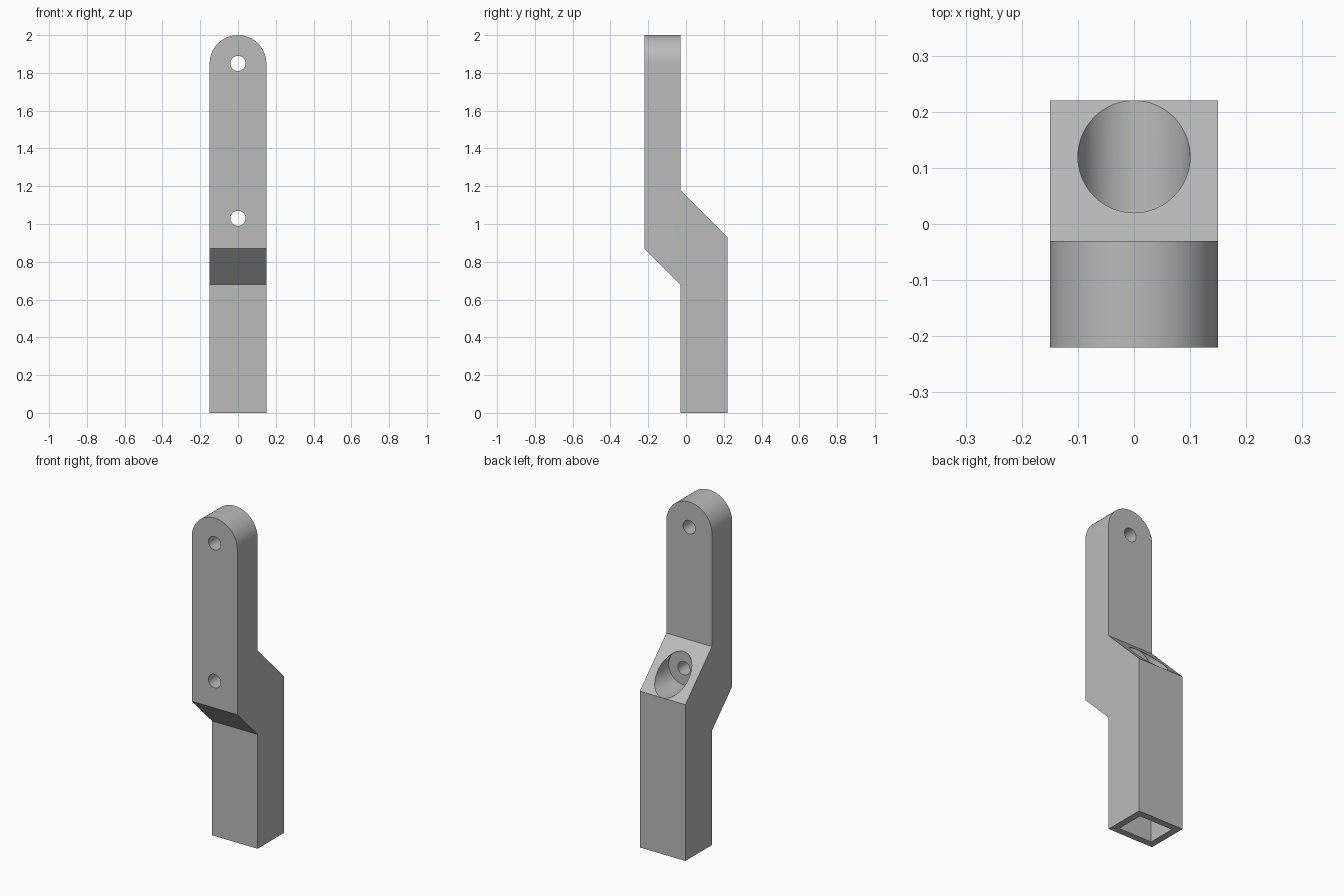
import bpy
from math import pi, sin, cos, radians
from mathutils import Vector

if "Cube" in bpy.data.objects:
    bpy.data.objects.remove(bpy.data.objects["Cube"], do_unlink=True)

HALF_W = 0.15
TOP_Z, BORE_Z = 1.85, 1.03

grey = bpy.data.materials.new("plain grey")
grey.use_nodes = True
colour = (0.5, 0.5, 0.5, 1)
grey.diffuse_color = colour
grey.node_tree.nodes["Principled BSDF"].inputs["Base Color"].default_value = colour


def prism(name, ring, offset):
    """Closed solid swept from a ring of points by an offset."""
    n = len(ring)
    verts = [Vector(p) for p in ring]
    verts += [p + Vector(offset) for p in verts]
    faces = [tuple(range(n)), tuple(range(2 * n - 1, n - 1, -1))]
    faces += [(i, i + n, (i + 1) % n + n, (i + 1) % n) for i in range(n)]
    mesh = bpy.data.meshes.new(name)
    mesh.from_pydata(verts, [], faces)
    mesh.materials.append(grey)
    obj = bpy.data.objects.new(name, mesh)
    bpy.context.collection.objects.link(obj)
    # Make the normals point outward
    bpy.context.view_layer.objects.active = obj
    bpy.ops.object.mode_set(mode='EDIT')
    bpy.ops.mesh.select_all(action='SELECT')
    bpy.ops.mesh.normals_make_consistent(inside=False)
    bpy.ops.object.mode_set(mode='OBJECT')
    return obj


def bore(name, z, radius, y0, y1, sides=64):
    """Round cutter running front to back."""
    ring = [(radius * cos(2 * pi * i / sides), y0, z + radius * sin(2 * pi * i / sides))
            for i in range(sides)]
    return prism(name, ring, (0, y1 - y0, 0))


def combine(body, cutter, operation):
    cutter.hide_render = True
    mod = body.modifiers.new(cutter.name, 'BOOLEAN')
    mod.operation, mod.object, mod.solver = operation, cutter, 'EXACT'
    bpy.context.view_layer.objects.active = body
    bpy.ops.object.modifier_apply(modifier=mod.name)
    bpy.data.objects.remove(cutter, do_unlink=True)


# Cranked bar from its side profile
side = [(-0.03, 0), (0.22, 0), (0.22, 0.93), (-0.03, 1.18),
        (-0.03, 2.1), (-0.22, 2.1), (-0.22, 0.87), (-0.03, 0.68)]
body = prism("cranked_arm", [(-HALF_W, y, z) for y, z in side], (2 * HALF_W, 0, 0))

# Rounded top end
outline = [(-HALF_W, -0.1), (HALF_W, -0.1)]
outline += [(HALF_W * cos(pi * i / 48), TOP_Z + HALF_W * sin(pi * i / 48)) for i in range(49)]
combine(body, prism("round_end", [(x, -0.5, z) for x, z in outline], (0, 1, 0)), 'INTERSECT')

# Bolt holes, counterbore in the slope, and rectangular socket in the foot
combine(body, bore("top_hole", TOP_Z, 0.04, -0.5, 0.5), 'DIFFERENCE')
combine(body, bore("lower_hole", BORE_Z, 0.04, -0.5, 0.5), 'DIFFERENCE')
combine(body, bore("counterbore", BORE_Z, 0.1, 0.02, 0.5), 'DIFFERENCE')
socket = [(-0.11, 0.01, -0.1), (0.11, 0.01, -0.1), (0.11, 0.18, -0.1), (-0.11, 0.18, -0.1)]
combine(body, prism("socket", socket, (0, 0, 0.7)), 'DIFFERENCE')

# Smooth the curved walls only
bpy.ops.object.select_all(action='DESELECT')
body.select_set(True)
bpy.context.view_layer.objects.active = body
bpy.ops.object.shade_smooth_by_angle(angle=radians(30))
